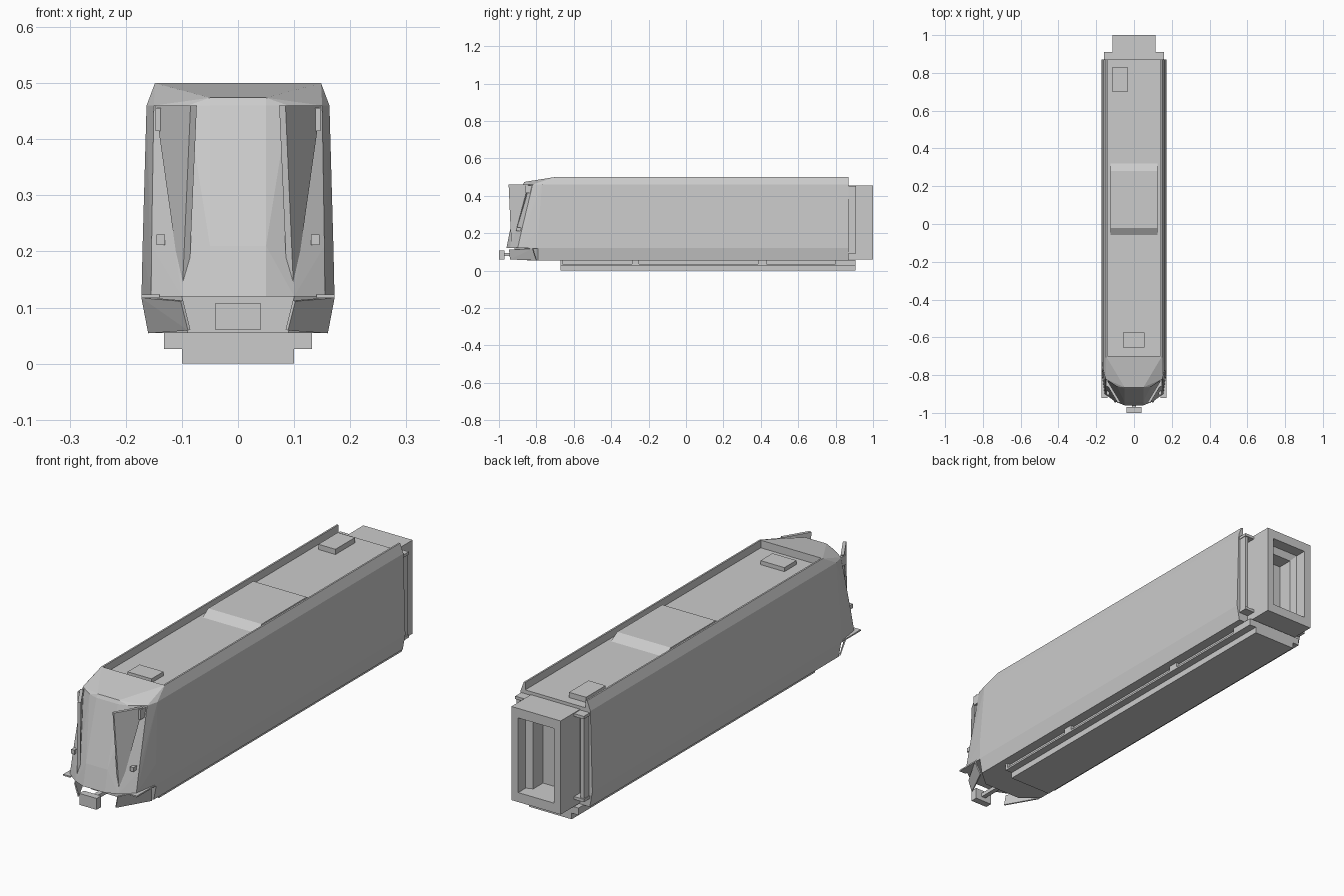
import bpy, bmesh, math
from mathutils import Vector

if "Cube" in bpy.data.objects:
    bpy.data.objects.remove(bpy.data.objects["Cube"], do_unlink=True)

grey = bpy.data.materials.new("plain grey")
grey.use_nodes = True
grey.diffuse_color = (0.6, 0.6, 0.6, 1)
grey.node_tree.nodes["Principled BSDF"].inputs["Base Color"].default_value = (0.6, 0.6, 0.6, 1)


def finish(name, bm):
    bmesh.ops.recalc_face_normals(bm, faces=bm.faces)
    mesh = bpy.data.meshes.new(name)
    bm.to_mesh(mesh)
    bm.free()
    mesh.materials.append(grey)
    ob = bpy.data.objects.new(name, mesh)
    bpy.context.collection.objects.link(ob)
    return ob


def hull(name, points):
    """Convex solid around a few points."""
    bm = bmesh.new()
    for p in points:
        bm.verts.new(p)
    res = bmesh.ops.convex_hull(bm, input=bm.verts)
    inside = [g for g in res["geom_interior"] if isinstance(g, bmesh.types.BMVert)]
    bmesh.ops.delete(bm, geom=inside, context="VERTS")
    bmesh.ops.dissolve_limit(bm, angle_limit=math.radians(1), verts=bm.verts, edges=bm.edges)
    return finish(name, bm)


def box(name, x, y, z):
    return hull(name, [(a, b, c) for a in x for b in y for c in z])


def plate(name, points, thickness):
    """Flat polygon thickened along its normal, centred on the polygon."""
    pts = [Vector(p) for p in points]
    n = (pts[1] - pts[0]).cross(pts[2] - pts[0]).normalized() * thickness / 2
    return hull(name, [p + n for p in pts] + [p - n for p in pts])


def prism(name, outline, axis, start, end):
    """Extrude a 2D outline along x or y."""
    bm = bmesh.new()
    place = (lambda a, b, t: (a, t, b)) if axis == "y" else (lambda a, b, t: (t, a, b))
    face = bm.faces.new([bm.verts.new(place(a, b, start)) for a, b in outline])
    ext = bmesh.ops.extrude_face_region(bm, geom=[face])
    step = Vector(place(0, 0, end - start))
    bmesh.ops.translate(bm, vec=step, verts=[g for g in ext["geom"] if isinstance(g, bmesh.types.BMVert)])
    return finish(name, bm)


def mirrored(points):
    return [(s * x, y, z) for x, y, z in points for s in (1, -1)]


# Main body: tapered sides with raised roof edges around a sunken deck
DECK = 0.468
half = [(0.16, 0.055), (0.172, 0.12), (0.163, 0.46), (0.148, 0.5), (0.141, 0.5), (0.141, DECK)]
prism("body_shell", half + [(-x, z) for x, z in reversed(half)], "y", -0.70, 0.87)

# Cab: faceted nose with a raked windscreen
cab = [(0.172, -0.70, 0.12), (0.163, -0.70, 0.46), (0.148, -0.70, 0.5)]
rings = [
    (0.12, [(0.05, -0.96), (0.10, -0.94), (0.155, -0.90), (0.172, -0.79)]),
    (0.21, [(0.05, -0.942), (0.095, -0.92), (0.154, -0.88), (0.17, -0.79)]),
    (0.46, [(0.05, -0.872), (0.09, -0.86), (0.15, -0.82), (0.163, -0.77)]),
]
for z, ring in rings:
    cab += [(x, y, z) for x, y in ring]
cab += [(0.05, -0.865, 0.474), (0.05, -0.76, 0.478), (0.13, -0.79, 0.466)]
hull("cab", mirrored(cab))

# Cab floor section, set back under the nose
hull("cab_underside", mirrored([
    (0.16, -0.70, 0.055), (0.172, -0.70, 0.12), (0.16, -0.79, 0.055),
    (0.172, -0.79, 0.12), (0.09, -0.85, 0.055), (0.10, -0.85, 0.12)]))

for s, side in ((1, "left"), (-1, "right")):
    # Tapering fins beside the windscreen
    plate("windscreen_fin_" + side, [
        (s * 0.079, -0.945, 0.46), (s * 0.142, -0.84, 0.46), (s * 0.094, -0.93, 0.12)], 0.013)
    # Angled corner skirts and the step above them
    plate("corner_skirt_" + side, [
        (s * 0.087, -0.94, 0.06), (s * 0.158, -0.80, 0.055),
        (s * 0.17, -0.82, 0.118), (s * 0.10, -0.945, 0.112)], 0.005)
    box("corner_step_" + side, (s * 0.14, s * 0.172), (-0.92, -0.79), (0.117, 0.123))
    # Corner lamp and camera pod
    box("corner_lamp_" + side, (s * 0.13, s * 0.145), (-0.905, -0.87), (0.212, 0.23))
    box("camera_pod_" + side, (s * 0.137, s * 0.147), (-0.86, -0.82), (0.415, 0.456))
    # Rear corner posts with end brackets
    box("rear_post_" + side, (s * 0.142, s * 0.157), (0.87, 0.905), (0.10, 0.45))
    for k, z in enumerate((0.09, 0.44)):
        box(f"rear_bracket_{side}_{k}", (s * 0.11, s * 0.16), (0.87, 0.91), (z, z + 0.012))
    # Underfloor ledge and its uprights
    box("underfloor_ledge_" + side, (s * 0.10, s * 0.132), (-0.67, 0.905), (0.026, 0.034))
    for k, (a, b) in enumerate(((-0.67, -0.66), (-0.29, -0.25), (0.385, 0.43), (0.80, 0.905))):
        box(f"underfloor_upright_{side}_{k}", (s * 0.10, s * 0.132), (a, b), (0.03, 0.056))

# Coupler
box("coupler_head", (-0.04, 0.04), (-1.0, -0.97), (0.06, 0.108))
box("coupler_bar", (-0.01, 0.01), (-0.97, -0.84), (0.078, 0.094))

# Underfloor equipment
box("underfloor_case", (-0.10, 0.10), (-0.67, 0.905), (0.0, 0.056))
box("underfloor_side_lockers", (-0.116, 0.116), (-0.66, 0.90), (0.028, 0.056))

# Roof equipment
prism("roof_cooling_unit", [(-0.065, DECK - 0.005), (-0.02, 0.492), (0.28, 0.492), (0.33, DECK - 0.005)],
      "x", -0.125, 0.125)
box("rear_roof_box", (-0.115, -0.035), (0.70, 0.83), (DECK - 0.005, 0.49))
box("front_roof_box", (-0.057, 0.055), (-0.655, -0.575), (DECK - 0.005, 0.485))


# Rear gangway: nested rectangular rings forming an open, stepped passage
def gangway():
    bm = bmesh.new()
    rings = []
    for x, z0, z1, y in ((0.115, 0.06, 0.455, 0.868), (0.115, 0.06, 0.455, 1.0),
                         (0.083, 0.10, 0.415, 1.0), (0.083, 0.10, 0.415, 0.95),
                         (0.055, 0.10, 0.385, 0.94), (0.055, 0.10, 0.385, 0.875)):
        rings.append([bm.verts.new(p) for p in ((-x, y, z0), (x, y, z0), (x, y, z1), (-x, y, z1))])
    for a, b in zip(rings, rings[1:]):
        for i in range(4):
            j = (i + 1) % 4
            bm.faces.new((a[i], a[j], b[j], b[i]))
    bm.faces.new(rings[0])
    bm.faces.new(rings[-1])
    return finish("rear_gangway", bm)


gangway()
